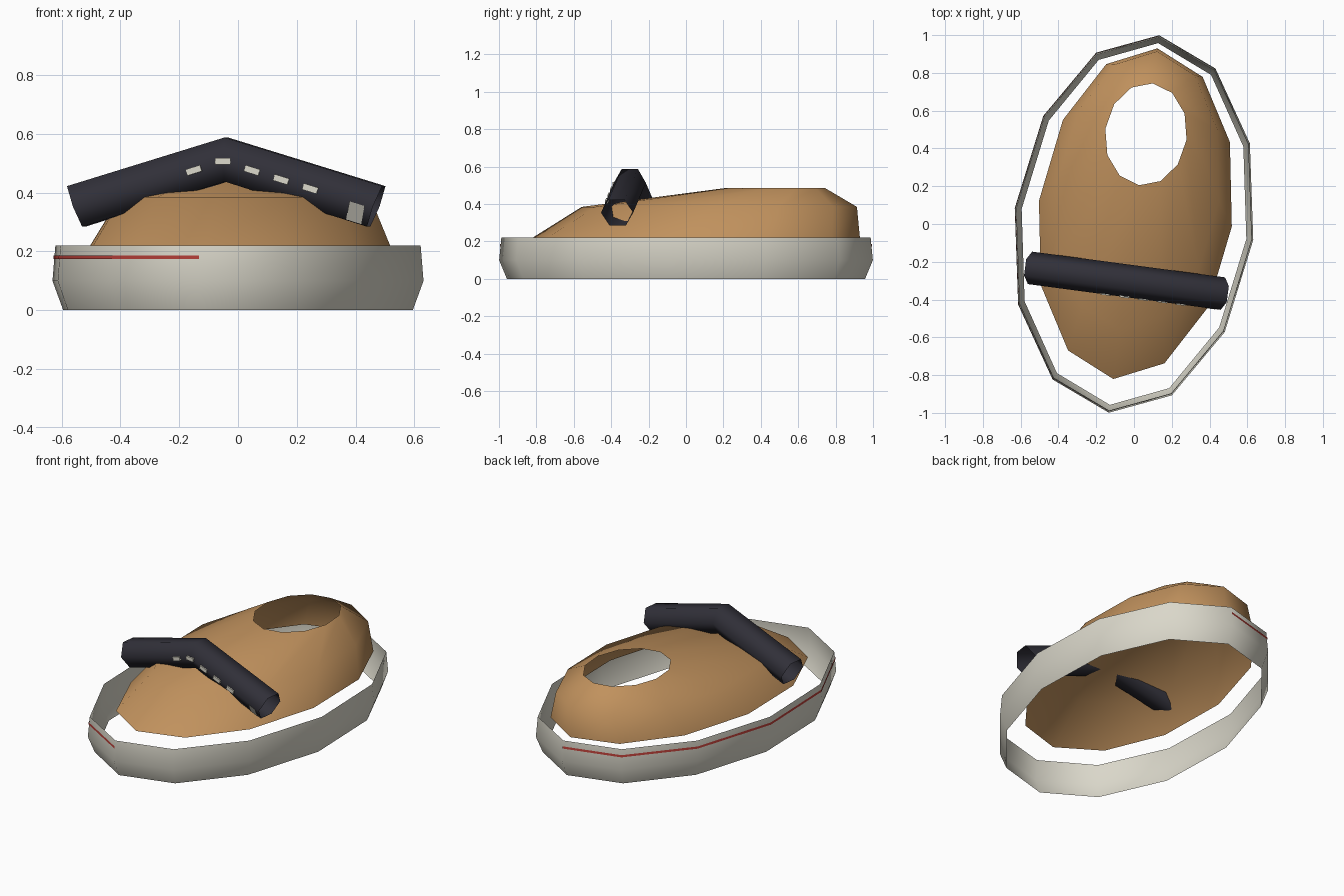
import bpy, bmesh, math
from mathutils import Matrix

if "Cube" in bpy.data.objects:
    bpy.data.objects.remove(bpy.data.objects["Cube"])

TURN = Matrix.Rotation(math.radians(-7.6), 4, 'Z')   # whole shoe is turned slightly
SIDES = 12


def material(name, rgb):
    m = bpy.data.materials.new(name)
    m.diffuse_color = (*rgb, 1)
    m.use_nodes = True
    m.node_tree.nodes["Principled BSDF"].inputs["Base Color"].default_value = m.diffuse_color
    return m


TAN = material("tan leather", (0.53, 0.285, 0.11))
CREAM = material("cream rubber", (0.70, 0.68, 0.59))
DARK = material("dark strap", (0.030, 0.029, 0.040))
RED = material("red stripe", (0.48, 0.05, 0.04))


def make(name, bm, mat, smooth=True):
    mesh = bpy.data.meshes.new(name)
    bm.transform(TURN)
    bm.to_mesh(mesh)
    bm.free()
    mesh.materials.append(mat)
    for p in mesh.polygons:
        p.use_smooth = smooth
    obj = bpy.data.objects.new(name, mesh)
    bpy.context.collection.objects.link(obj)
    return obj


def oval(rx, ry, cy, z, first=0, last=SIDES - 1):
    angles = [2 * math.pi * i / SIDES for i in range(first, last + 1)]
    return [(rx * math.cos(a), cy + ry * math.sin(a), z) for a in angles]


def loft(rows, closed=True):
    bm = bmesh.new()
    grid = [[bm.verts.new(p) for p in row] for row in rows]
    n = len(rows[0])
    for low, high in zip(grid, grid[1:]):
        for i in range(n if closed else n - 1):
            j = (i + 1) % n
            bm.faces.new((low[i], low[j], high[j], high[i]))
    return bm


# Open sole band
make("sole_band", loft([oval(0.600, 0.966, 0, 0),
                        oval(0.637, 1.008, 0, 0.10),
                        oval(0.627, 0.996, 0, 0.22)]), CREAM)

# Thin stripe along the left side of the sole, heel to toe
make("sole_stripe", loft([oval(0.634, 1.004, 0, 0.174, 3, 9),
                          oval(0.633, 1.003, 0, 0.187, 3, 9)], False), RED)

# Upper, open at the foot hole and underneath
make("upper", loft([oval(0.515, 0.883, 0.055, 0.22),
                    oval(0.430, 0.742, 0.180, 0.385),
                    oval(0.217, 0.272, 0.479, 0.485)]), TAN)

# Bent six-sided strap, an open tube
R, Y, PEAK, SLOPE = 0.0866, -0.303, 0.513, 0.31
rows = []
for x, lean in ((-0.515, -0.29), (0, 0), (0.515, 0.29)):
    row = []
    for k in range(6):
        a = math.pi * k / 3
        up = R * math.sin(a) * (0.92 if lean else 1)
        row.append((x + up * lean * 1.3, Y + R * math.cos(a),
                    PEAK - SLOPE * abs(x) + up))
    rows.append(row)
make("strap", loft(rows), DARK)

# Row of small stitches along the front edge of the strap
bm = bmesh.new()
for i in range(-1, 4):
    x = 0.1 * i
    tilt = math.atan(SLOPE) * (1 if i > 0 else -1 if i < 0 else 0)
    place = (Matrix.Translation((x, Y - R + 0.002, PEAK - SLOPE * abs(x) - 0.006))
             @ Matrix.Rotation(tilt, 4, 'Y') @ Matrix.Diagonal((0.052, 0.012, 0.022, 1)))
    bmesh.ops.create_cube(bm, size=1, matrix=place)
make("strap_stitches", bm, CREAM, False)

# Fastening tab on the lower front face near the right end
bm = bmesh.new()
corners = []
for x, t in ((0.435, 0.05), (0.487, 0.05), (0.470, 0.95), (0.418, 0.95)):
    corners.append(bm.verts.new((x, Y - R * (1 - t / 2) - 0.004,
                                 PEAK - SLOPE * x - 0.075 * t - 0.003)))
bm.faces.new(corners)
make("strap_tab", bm, CREAM, False)
